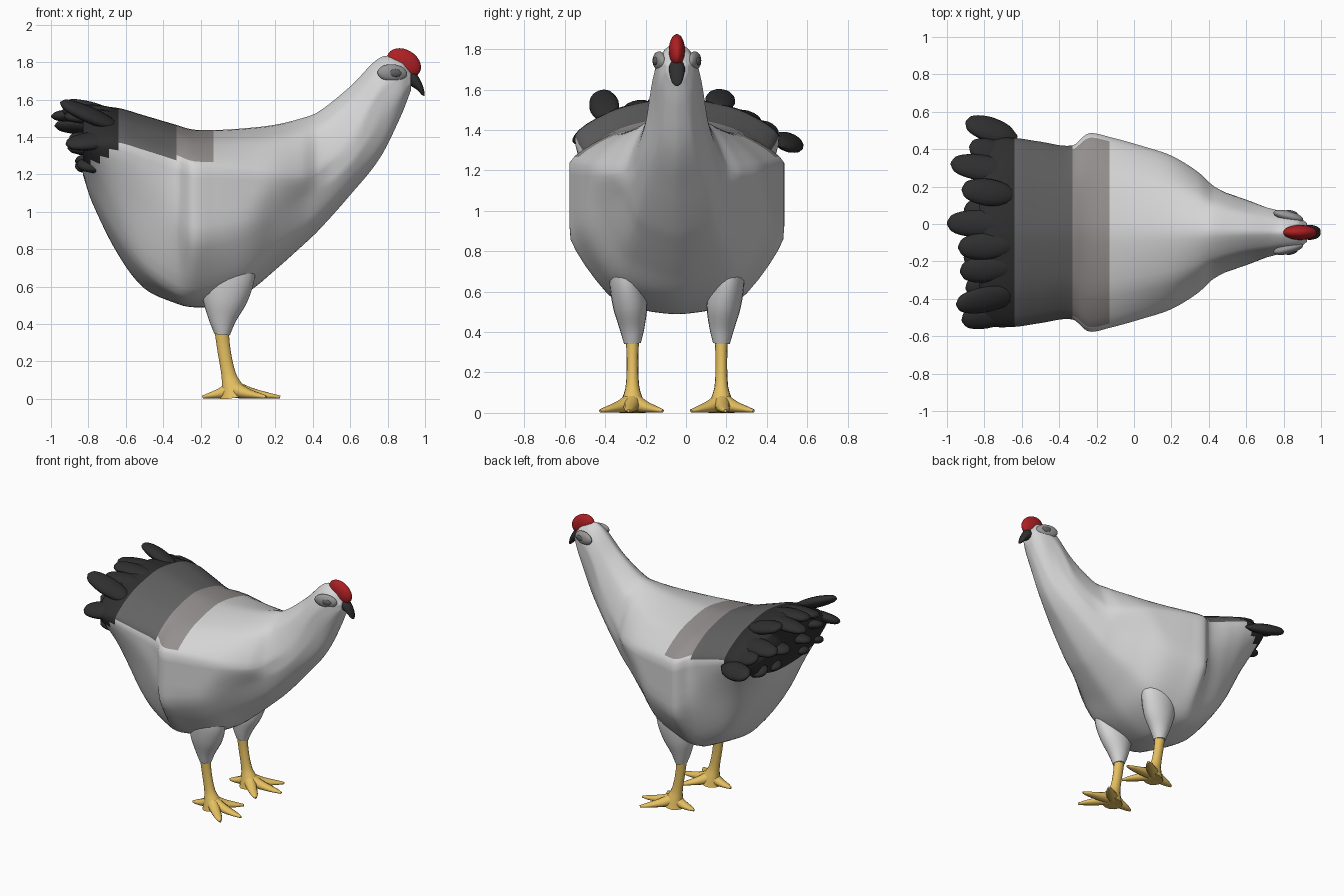
import bpy, bmesh, math
from mathutils import Vector

if "Cube" in bpy.data.objects:
    bpy.data.objects.remove(bpy.data.objects["Cube"])

C = -0.045  # side offset of the bird's mid plane


def mat(name, r, g, b):
    m = bpy.data.materials.new(name)
    m.diffuse_color = (r, g, b, 1)
    m.use_nodes = True
    m.node_tree.nodes["Principled BSDF"].inputs["Base Color"].default_value = m.diffuse_color
    return m


WHITE = mat("white_plumage", .66, .66, .66)
PALE = mat("pale_grey_band", .30, .275, .275)
GREY = mat("mid_grey_back", .125, .125, .125)
DARK = mat("dark_feathers", .028, .028, .028)
RED = mat("red_comb", .42, .014, .017)
YELLOW = mat("yellow_legs", .79, .53, .12)
RING = mat("eye_ring_grey", .31, .31, .31)
PUPIL = mat("pupil_grey", .12, .12, .12)


def smooth_path(pts, n, tension=1.0):
    """Hermite curve through points, with tangents scaled by chord length."""
    vs = [Vector(p) for p in pts]
    out = []
    for i in range(len(vs) - 1):
        p1, p2 = vs[i], vs[i + 1]
        p0, p3 = vs[max(i - 1, 0)], vs[min(i + 2, len(vs) - 1)]
        h = max((p2 - p1).length, 1e-6)
        m1 = (p2 - p0) * (tension * h / (h + (p1 - p0).length))
        m2 = (p3 - p1) * (tension * h / (h + (p3 - p2).length))
        for k in range(n):
            t = k / n
            out.append(tuple((2 * t**3 - 3 * t * t + 1) * p1 + (t**3 - 2 * t * t + t) * m1
                             + (3 * t * t - 2 * t**3) * p2 + (t**3 - t * t) * m2))
    return out + [tuple(vs[-1])]


def loft(name, rings, mats, rule=None, angle=60):
    """Skin closed rings, closing both ends with a fan."""
    bm = bmesh.new()
    rows = [[bm.verts.new(p) for p in r] for r in rings]
    n = len(rows[0])
    for a, b in zip(rows, rows[1:]):
        for i in range(n):
            j = (i + 1) % n
            f = bm.faces.new((a[i], a[j], b[j], b[i]))
            if rule:
                f.material_index = rule(f.calc_center_median().x, min(i, n - 1 - i))
    for r, idx in ((rows[0], 3 if rule else 0), (rows[-1], 0)):
        mid = bm.verts.new(sum((v.co for v in r), Vector()) / n)
        for i in range(n):
            bm.faces.new((r[i], r[(i + 1) % n], mid)).material_index = idx
    bmesh.ops.recalc_face_normals(bm, faces=bm.faces)
    return finish(name, bm, mats, angle)


def finish(name, bm, mats, angle=60):
    me = bpy.data.meshes.new(name)
    bm.to_mesh(me)
    bm.free()
    for m in mats:
        me.materials.append(m)
    ob = bpy.data.objects.new(name, me)
    bpy.context.collection.objects.link(ob)
    bpy.ops.object.select_all(action='DESELECT')
    ob.select_set(True)
    bpy.context.view_layer.objects.active = ob
    bpy.ops.object.shade_smooth_by_angle(angle=math.radians(angle))
    return ob


def tube(name, pts, m, n=14, steps=4, roll=0):
    """Tapered tube through (x, y, z, side radius, other radius)."""
    path = smooth_path(pts, steps)
    d = (Vector(path[-1][:3]) - Vector(path[0][:3])).normalized()
    up = Vector((1, 0, 0)) if abs(d.z) > .8 else Vector((0, math.sin(roll), math.cos(roll)))
    side = d.cross(up).normalized()
    other = side.cross(d)
    rings = []
    for x, y, z, ru, rv in path:
        c = Vector((x, y + C, z))
        ring = []
        for i in range(n):
            a = math.tau * i / n
            q = c + side * max(ru, .002) * math.cos(a) + other * max(rv, .002) * math.sin(a)
            q.z = max(q.z, .0)
            ring.append(q)
        rings.append(ring)
    return loft(name, rings, [m])


def ellipsoid(name, loc, size, m, tilt=0, turn=0):
    bm = bmesh.new()
    bmesh.ops.create_uvsphere(bm, u_segments=24, v_segments=14, radius=1)
    ob = finish(name, bm, [m])
    ob.location = (loc[0], loc[1] + C, loc[2])
    ob.scale = size
    ob.rotation_euler = (0, tilt, turn)
    return ob


# body stations: x, belly z, low flank (y, z), wing bottom (y, z), wing top (y, z), back z
STATIONS = [
    (-.83, 1.20, .17, 1.21, .34, 1.26, .46, 1.36, 1.535),
    (-.78, 1.05, .21, 1.10, .38, 1.22, .50, 1.365, 1.56),
    (-.64, .77, .27, .86, .41, 1.10, .505, 1.37, 1.555),
    (-.50, .59, .30, .69, .42, 1.00, .485, 1.33, 1.515),
    (-.33, .51, .30, .57, .445, .90, .465, 1.275, 1.465),
    (-.24, .49, .30, .55, .525, .86, .53, 1.24, 1.44),
    (-.13, .495, .295, .57, .50, .87, .51, 1.235, 1.437),
    (.05, .57, .29, .65, .445, .91, .46, 1.22, 1.448),
    (.20, .69, .25, .78, .36, .99, .41, 1.205, 1.466),
    (.34, .815, .20, .89, .28, 1.07, .325, 1.195, 1.50),
    (.43, .90, .18, .97, .235, 1.11, .245, 1.22, 1.535),
    (.60, 1.09, .13, 1.15, .175, 1.26, .165, 1.40, 1.67),
    (.76, 1.29, .08, 1.34, .115, 1.48, .12, 1.65, 1.825),
    (.87, 1.51, .05, 1.54, .085, 1.62, .09, 1.73, 1.815),
    (.925, 1.65, .03, 1.66, .05, 1.69, .05, 1.72, 1.75),
]


def body_ring(s):
    x, zb, a, za, b, zw, c, zc, zt = s
    d = (.6 * c, zc + .7 * (zt - zc))
    prof = [(-a, za), (0, zb), (a, za), (b, zw), (c, zc), d, (0, zt), (-d[0], d[1])]
    half = [(min(y, max(b, c)), z) for y, z in smooth_path(prof, 5, .7)[5:31]]
    pts = half + [(-y, z) for y, z in half[-2:0:-1]]
    return [Vector((x, y + C, z)) for y, z in pts]


def body_colour(x, row):
    """Rows count up from the belly; 15 is the top edge of the wing."""
    for limit, first in ((-.79, 10), (-.74, 12), (-.69, 13), (-.65, 14)):
        if x < limit and row >= first:
            return 3
    if x < -.13 and row >= 15 + (x > -.33):
        return 2 if x < -.33 else 1
    return 0


loft("body", [body_ring(s) for s in smooth_path(STATIONS, 6)],
     [WHITE, PALE, GREY, DARK], body_colour)

# tail feathers: tip y, tip x, tip z; the second table is the lower layer
UPPER = [(.59, -.90, 1.35), (.37, -.98, 1.46), (.23, -.92, 1.585), (.05, -1.0, 1.51),
         (-.08, -.94, 1.54), (-.21, -.93, 1.51), (-.385, -.95, 1.585), (-.475, -.92, 1.36)]
LOWER = [(.46, -.88, 1.42), (.34, -.87, 1.27), (.12, -.91, 1.36), (-.14, -.91, 1.34),
         (-.30, -.90, 1.40), (-.36, -.86, 1.25), (.17, -.87, 1.25), (-.17, -.87, 1.24)]
for layer, table in (("upper", UPPER), ("lower", LOWER)):
    for i, (y, x, z) in enumerate(table):
        zb = 1.535 - .6 * y * y if layer == "upper" else min(z, 1.36)
        b, t = Vector((-.625, y * .86, zb)), Vector((x, y, z))
        pts = []
        for k, w in ((0, .15), (.2, .75), (.5, 1), (.75, .9), (.93, .6), (1, .1)):
            q = b.lerp(t, k)
            pts.append((q.x, q.y, q.z, .074 * w, .038 * w))
        tube(f"{layer}_tail_feather_{i + 1}", pts, DARK, steps=3, roll=y)

# legs, mirrored about the mid plane
for s, label in ((-1, "right"), (1, "left")):
    tube(f"{label}_thigh", [(-.04, .25 * s, .80, .08, .13), (-.05, .25 * s, .66, .085, .14),
                            (-.07, .232 * s, .53, .085, .12), (-.085, .222 * s, .42, .062, .073),
                            (-.085, .22 * s, .345, .042, .042)], WHITE, n=20)
    tube(f"{label}_shank", [(-.09, .22 * s, .39, .034, .04), (-.075, .22 * s, .26, .029, .036),
                            (-.05, .22 * s, .13, .034, .04), (-.03, .22 * s, .06, .055, .06),
                            (-.02, .22 * s, .005, .07, .08)], YELLOW)
    for j, (tx, ty) in enumerate(((.225, .02), (.15, .16), (.13, -.15), (-.19, .0))):
        p = [(-.03 + (tx + .03) * k, s * (.22 + ty * k), z, r, h) for k, z, r, h in
             ((0, .055, .045, .05), (.4, .03, .036, .03), (.8, .016, .024, .015), (1, .01, .007, .008))]
        tube(f"{label}_toe_{j + 1}", p, YELLOW, n=10)
    # eyes
    ellipsoid(f"{label}_eye_ring", (.825, .087 * s, 1.742), (.082, .028, .047), RING, .06, -.25 * s)
    ellipsoid(f"{label}_pupil", (.842, .105 * s, 1.742), (.034, .013, .021), PUPIL, .06, -.25 * s)

# comb and beak
ellipsoid("comb", (.887, 0, 1.795), (.098, .04, .072), RED, .55)
tube("beak", [(.90, 0, 1.73, .03, .04), (.935, 0, 1.705, .040, .036),
              (.972, 0, 1.665, .034, .02), (.99, 0, 1.632, .022, .01),
              (.997, 0, 1.62, .008, .002)], DARK)
